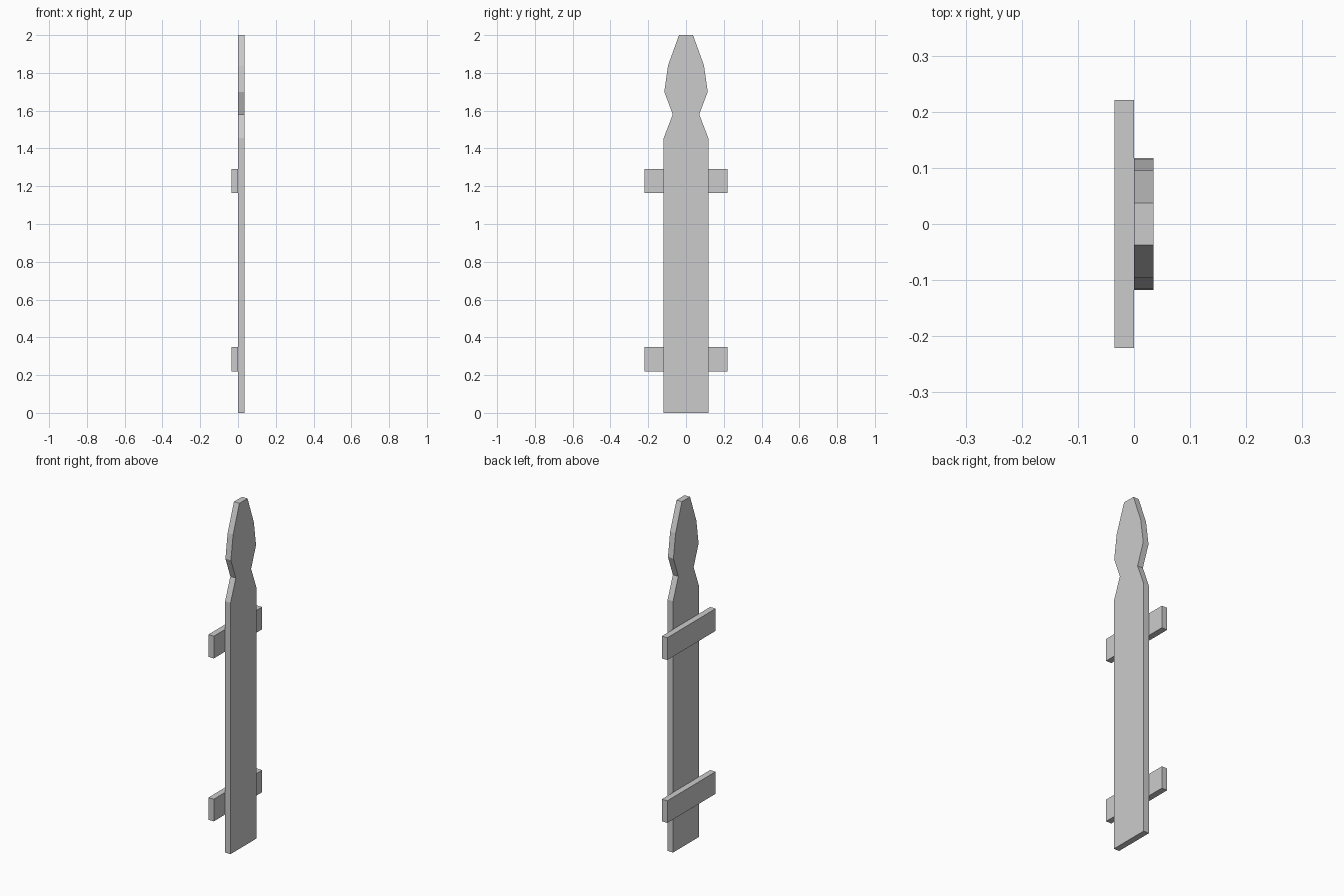
import bpy, bmesh

if "Cube" in bpy.data.objects:
    bpy.data.objects.remove(bpy.data.objects["Cube"])

THICK = 0.035


def extrude_profile(name, points, x0, x1):
    """Closed (y, z) outline extruded along x."""
    bm = bmesh.new()
    face = bm.faces.new([bm.verts.new((x0, y, z)) for y, z in points])
    out = bmesh.ops.extrude_face_region(bm, geom=[face])
    verts = [g for g in out["geom"] if isinstance(g, bmesh.types.BMVert)]
    bmesh.ops.translate(bm, verts=verts, vec=(x1 - x0, 0, 0))
    bmesh.ops.recalc_face_normals(bm, faces=bm.faces[:])
    mesh = bpy.data.meshes.new(name)
    bm.to_mesh(mesh)
    bm.free()
    obj = bpy.data.objects.new(name, mesh)
    bpy.context.collection.objects.link(obj)
    return obj


# Picket board: half outline from foot to tip, mirrored
half = [(0.118, 0.0), (0.118, 1.455), (0.07, 1.58),
        (0.115, 1.70), (0.095, 1.84), (0.037, 2.0)]
outline = half + [(-y, z) for y, z in reversed(half)]
extrude_profile("picket", outline, 0.0, THICK)

# Horizontal rails on the back of the board
for name, z0, z1 in (("lower_rail", 0.22, 0.348), ("upper_rail", 1.163, 1.292)):
    w = 0.221
    extrude_profile(name, [(-w, z0), (w, z0), (w, z1), (-w, z1)], -THICK, 0.0)
